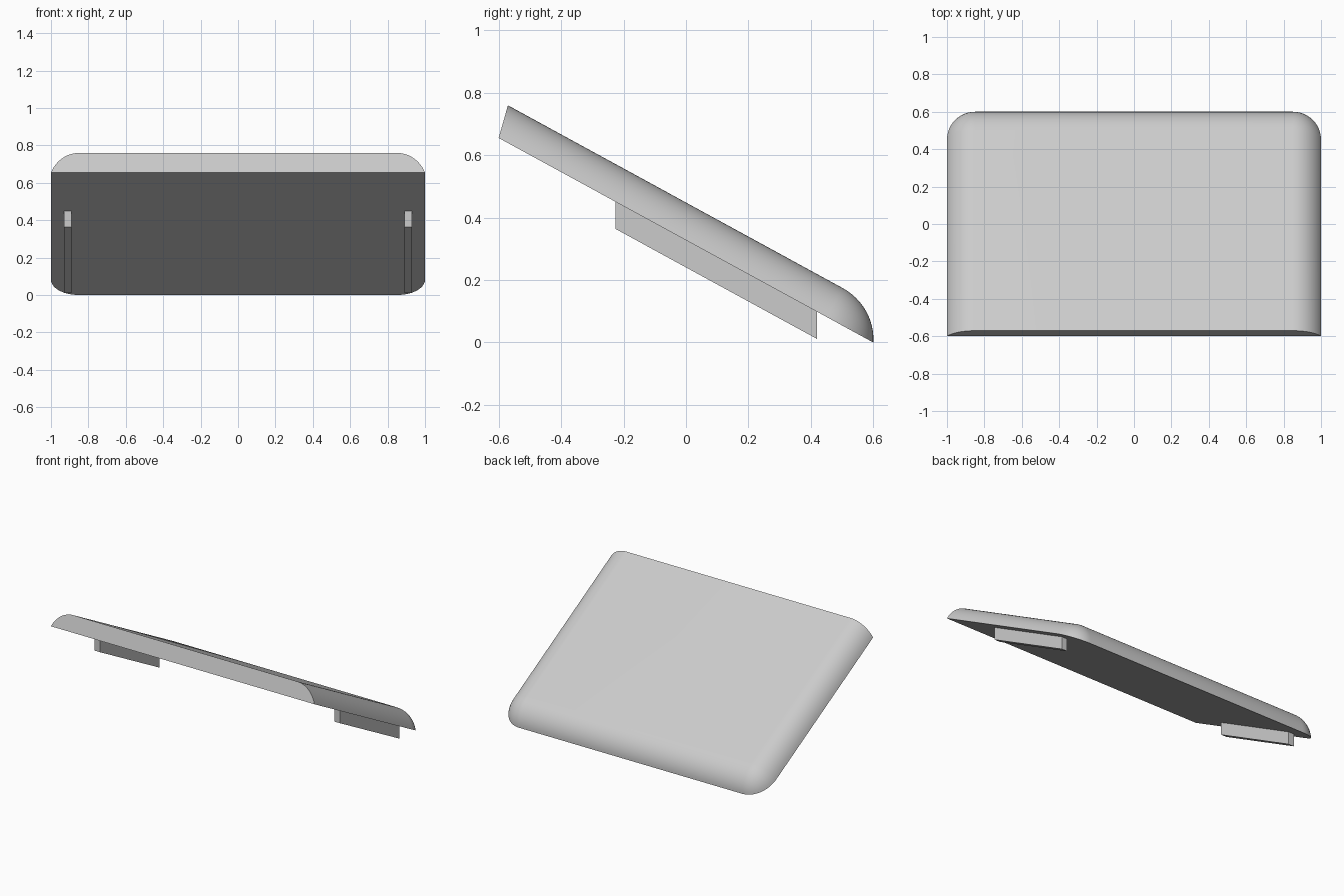
import bpy, bmesh
from math import sin, cos, pi, atan, atan2, hypot
from mathutils import Vector

cube = bpy.data.objects.get("Cube")
if cube:
    bpy.data.objects.remove(cube)

grey = bpy.data.materials.new("light grey")
grey.use_nodes = True
colour = (0.6, 0.6, 0.6, 1)
grey.diffuse_color = colour
grey.node_tree.nodes["Principled BSDF"].inputs["Base Color"].default_value = colour

# Underside runs from the high front edge down to the floor at the back
DEPTH, RISE = 1.2, 0.655
LENGTH = hypot(DEPTH, RISE)
SLOPE = Vector((0, DEPTH, -RISE)) / LENGTH
NORMAL = Vector((0, RISE, DEPTH)) / LENGTH
FRONT = Vector((0, -DEPTH / 2, RISE))


def make_object(name, bm):
    bmesh.ops.remove_doubles(bm, verts=bm.verts, dist=1e-5)
    bmesh.ops.recalc_face_normals(bm, faces=bm.faces)
    mesh = bpy.data.meshes.new(name)
    bm.to_mesh(mesh)
    bm.free()
    mesh.materials.append(grey)
    obj = bpy.data.objects.new(name, mesh)
    bpy.context.collection.objects.link(obj)
    return obj


# Domed panel: stacked outlines that shrink along an arc toward the flat top
def panel_ring(bm, inset, height):
    rx, ry = 0.15, 0.17
    lean = -0.024 * height / THICK
    outline = [(1 - rx * inset, lean)]
    for i in range(CORNER + 1):
        a = pi / 2 * i / CORNER
        outline.append((1 - rx + rx * (1 - inset) * cos(a),
                        LENGTH - ry + ry * (1 - inset) * sin(a)))
    outline += [(-x, u) for x, u in reversed(outline)]
    return [bm.verts.new(FRONT + Vector((x, 0, 0)) + SLOPE * u + NORMAL * height)
            for x, u in outline]


THICK, CORNER, STEPS = 0.106, 12, 12
sweep = 2 * atan2(THICK, 0.165)
bm = bmesh.new()
rings = []
for k in range(STEPS + 1):
    a = sweep * (1 - k / STEPS)
    inset = 1 - sin(a) / sin(sweep)
    height = THICK * (cos(a) - cos(sweep)) / (1 - cos(sweep))
    rings.append(panel_ring(bm, inset, height))
count = len(rings[0])
for low, high in zip(rings, rings[1:]):
    for i in range(count - 1):
        bm.faces.new((low[i], low[i + 1], high[i + 1], high[i]))
bm.faces.new(rings[0])
bm.faces.new(rings[-1])
# flat front end, one face across the whole arc
bm.faces.new([r[0] for r in rings] + [r[-1] for r in reversed(rings)])
panel = make_object("panel", bm)
bpy.context.view_layer.objects.active = panel
panel.select_set(True)
bpy.ops.object.shade_smooth_by_angle(angle=pi / 6)
panel.select_set(False)


# Support rails: sheared bars with upright ends under each side
def rail(name, side):
    bm = bmesh.new()
    bmesh.ops.create_cube(bm, size=1)
    for v in bm.verts:
        y = 0.0975 + v.co.y * 0.645
        under = RISE / 2 - y * RISE / DEPTH
        v.co = (side * 0.91 + v.co.x * 0.042, y, under + (v.co.z - 0.5) * 0.087)
    make_object(name, bm)


rail("left_rail", 1)
rail("right_rail", -1)
